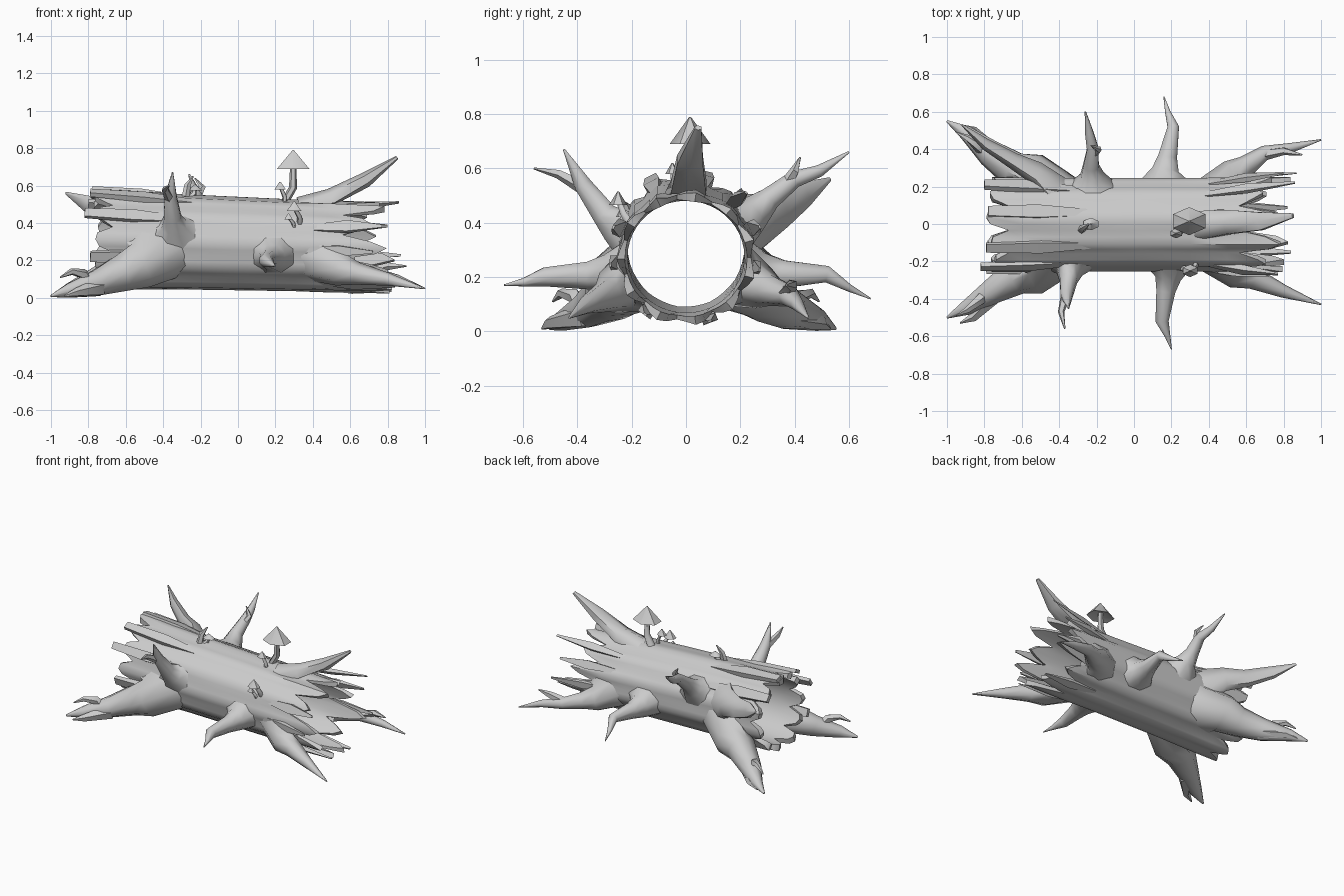
import bpy, bmesh, math, random
from mathutils import Vector

random.seed(7)
if "Cube" in bpy.data.objects:
    bpy.data.objects.remove(bpy.data.objects["Cube"], do_unlink=True)

wood = bpy.data.materials.new("weathered grey")
wood.use_nodes = True
GREY = (0.6, 0.6, 0.6, 1)
wood.diffuse_color = GREY
wood.node_tree.nodes["Principled BSDF"].inputs["Base Color"].default_value = GREY


def finish(bm, name, angle=60):
    bmesh.ops.recalc_face_normals(bm, faces=bm.faces)
    mesh = bpy.data.meshes.new(name)
    bm.to_mesh(mesh)
    bm.free()
    mesh.materials.append(wood)
    mesh.shade_smooth()
    mesh.set_sharp_from_angle(angle=math.radians(angle))
    obj = bpy.data.objects.new(name, mesh)
    bpy.context.collection.objects.link(obj)


def section(x):
    """Centre height, half width and half height of the log at x."""
    t = (x + 0.8) / 1.6
    return 0.315 - 0.05 * t, 0.25, 0.26 - 0.025 * t


def on_log(x, angle, k=1.0):
    cz, ry, rz = section(x)
    return Vector((x, ry * k * math.cos(angle), cz + rz * k * math.sin(angle)))


def fit_to_wall(p, hug):
    """Push a point out of the hollow, or lay it on the bark when hugging."""
    cz, ry, rz = section(p.x)
    e = math.hypot(p.y / ry, (p.z - cz) / rz)
    if hug or 0 < e < 0.95:
        k = (0.97 if hug else 0.95) / e
        p.y *= k
        p.z = cz + (p.z - cz) * k
    p.z = max(p.z, 0.0)
    return p


def limb(name, path, radii, sides=7, flat=1.0, rooted=False):
    """Tapered tube along a path; a rooted one flares out onto the bark."""
    bm = bmesh.new()
    pts = [Vector(p) for p in path]
    radii = list(radii)
    if rooted:
        # Collar that makes the flare concave
        pts.insert(1, pts[0].lerp(pts[1], 0.4))
        radii.insert(1, radii[1] + 0.3 * (radii[0] - radii[1]))
    rings = []
    for i, p in enumerate(pts):
        d = (pts[min(i + 1, len(pts) - 1)] - pts[max(i - 1, 0)]).normalized()
        out = Vector((0, p.y, p.z - section(p.x)[0])).normalized()
        hug = rooted and i == 0
        if hug:
            d = (out + 0.25 * d).normalized()
        ref = Vector((1, 0, 0)) if abs(out.dot(d)) > 0.75 else out
        side = d.cross(ref).normalized()
        up = side.cross(d).normalized()
        ring = []
        for k in range(sides):
            a = math.tau * (k + 0.5) / sides
            q = p + radii[i] * (side * math.cos(a) + up * math.sin(a) * flat)
            ring.append(bm.verts.new(fit_to_wall(q, hug)))
        rings.append(ring)
    for i, (a, b) in enumerate(zip(rings, rings[1:])):
        # Turn each ring to match the last, so the skin does not twist
        step = pts[i + 1] - pts[i]
        turn = min(range(sides), key=lambda s: sum(
            (b[(k + s) % sides].co - a[k].co - step).length_squared for k in range(sides)))
        b[:] = b[turn:] + b[:turn]
        for k in range(sides):
            n = (k + 1) % sides
            bm.faces.new((a[k], a[n], b[n], b[k]))
    if not rooted:
        bm.faces.new(rings[0])
    bm.faces.new(rings[-1])
    finish(bm, name)


# Hollow trunk with thin, splintered ends
COLS = 44
bm = bmesh.new()
columns = []
for i in range(COLS):
    a = math.tau * i / COLS
    step = i % 4
    if step == 0:
        peak, blunt = random.uniform(0.68, 0.86), random.uniform(0.74, 0.8)
    right = (0.56, 0.5 * (peak + 0.62), peak, peak - 0.06)[step]
    left = -(0.67, blunt - 0.01, blunt, blunt - 0.02)[step]
    ridge = (0.95, 1.0, 1.04, 1.0)[step] + random.uniform(-0.02, 0.02)
    stations = (left, -0.6, -0.3, 0.0, 0.3, 0.5, right)
    outer, inner = [], []
    for j, x in enumerate(stations):
        swell = ridge if j in (0, 1, 5, 6) else 0.5 * (ridge + 1)
        outer.append(bm.verts.new(on_log(x, a, swell)))
        inner.append(bm.verts.new(on_log(x, a, 0.9 if j == 6 else 0.86)))
    columns.append(outer + inner[::-1])
for c, d in zip(columns, columns[1:] + columns[:1]):
    for j in range(len(c)):
        n = (j + 1) % len(c)
        bm.faces.new((c[j], c[n], d[n], d[j]))
finish(bm, "hollow_trunk", 40)

# Spreading roots at the left end, with small hooked rootlets
limb("front_root", [(-0.45, -0.23, 0.2), (-0.63, -0.28, 0.13), (-0.76, -0.36, 0.08),
                    (-0.9, -0.45, 0.04), (-1.0, -0.5, 0.01)],
     [0.19, 0.1, 0.07, 0.04, 0.006], 9, 1, True)
limb("back_root", [(-0.47, 0.23, 0.2), (-0.64, 0.29, 0.13), (-0.77, 0.38, 0.08),
                   (-0.9, 0.49, 0.04), (-1.0, 0.55, 0.01)],
     [0.19, 0.1, 0.075, 0.04, 0.006], 9, 1, True)
for s, name in ((-1, "front"), (1, "back")):
    limb(name + "_rootlet_hook", [(-0.8, s * 0.38, 0.08), (-0.83, s * 0.41, 0.13),
                                  (-0.89, s * 0.46, 0.14), (-0.95, s * 0.49, 0.11)],
         [0.035, 0.028, 0.018, 0.004], 5)
    limb(name + "_rootlet_side", [(-0.74, s * 0.37, 0.06), (-0.86, s * 0.5, 0.03),
                                  (-0.93, s * 0.53, 0.01)], [0.05, 0.025, 0.004], 5)

# Broad broken shard above the back root
limb("back_shard", [(-0.44, 0.23, 0.4), (-0.65, 0.34, 0.44), (-0.8, 0.43, 0.5),
                    (-0.92, 0.53, 0.56)], [0.16, 0.07, 0.05, 0.008], 7, 0.6, True)

# Side branches along the trunk
limb("front_upper_branch", [(-0.34, -0.22, 0.36), (-0.35, -0.3, 0.43), (-0.36, -0.38, 0.54),
                            (-0.35, -0.45, 0.67)], [0.13, 0.05, 0.035, 0.004], 8, 1, True)
limb("front_upper_twig", [(-0.36, -0.36, 0.52), (-0.39, -0.47, 0.58), (-0.37, -0.56, 0.6)],
     [0.03, 0.018, 0.004], 5)
limb("back_upper_branch", [(-0.22, 0.22, 0.41), (-0.23, 0.31, 0.49), (-0.22, 0.4, 0.56),
                           (-0.24, 0.49, 0.59), (-0.26, 0.6, 0.66)],
     [0.12, 0.045, 0.034, 0.024, 0.004], 8, 1, True)
limb("back_upper_twig", [(-0.22, 0.37, 0.54), (-0.19, 0.4, 0.59), (-0.23, 0.42, 0.64)],
     [0.026, 0.018, 0.004], 5)
limb("front_middle_branch", [(0.19, -0.24, 0.22), (0.17, -0.36, 0.205), (0.15, -0.52, 0.2),
                             (0.18, -0.6, 0.18), (0.2, -0.67, 0.17)],
     [0.12, 0.055, 0.038, 0.016, 0.003], 8, 1, True)
limb("back_middle_branch", [(0.16, 0.24, 0.22), (0.18, 0.36, 0.21), (0.21, 0.52, 0.21),
                            (0.18, 0.6, 0.16), (0.16, 0.68, 0.12)],
     [0.13, 0.055, 0.033, 0.015, 0.003], 8, 1, True)
limb("front_right_branch", [(0.48, -0.23, 0.17), (0.64, -0.29, 0.13), (0.8, -0.36, 0.1),
                            (1.0, -0.43, 0.05)], [0.16, 0.06, 0.035, 0.004], 8, 1, True)
limb("back_right_branch", [(0.48, 0.23, 0.18), (0.6, 0.31, 0.15), (0.7, 0.38, 0.13),
                           (0.85, 0.41, 0.1), (1.0, 0.45, 0.05)],
     [0.15, 0.058, 0.04, 0.025, 0.004], 8, 1, True)
limb("back_right_twig", [(0.7, 0.37, 0.14), (0.8, 0.39, 0.17), (0.9, 0.37, 0.17)],
     [0.03, 0.022, 0.004], 5)
limb("raised_branch", [(0.33, 0.0, 0.48), (0.5, 0.01, 0.53), (0.68, 0.015, 0.63),
                       (0.85, 0.045, 0.75)], [0.08, 0.075, 0.055, 0.014], 6, 0.75)

# Loose bark splinters: start x, end x, angle round the log, lift, half width
SPLINTERS = [(0.35, 0.86, 50, 1.38, 0.035), (0.4, 0.8, 25, 1.2, 0.04), (0.4, 0.87, -8, 1.1, 0.035),
             (0.4, 0.77, 155, 1.18, 0.045), (0.35, 0.72, 185, 1.12, 0.04),
             (0.4, 0.84, 235, 1.05, 0.04), (0.4, 0.82, 290, 1.03, 0.04),
             (-0.2, -0.79, 118, 1.08, 0.045), (-0.25, -0.78, 75, 1.05, 0.05),
             (-0.3, -0.82, 150, 1.06, 0.045), (-0.3, -0.8, 40, 1.1, 0.05),
             (-0.35, -0.79, 200, 1.04, 0.05)]
for i, (x0, x1, deg, lift, w) in enumerate(SPLINTERS):
    a = math.radians(deg)
    end = 0.25 if x1 > 0 else 0.75
    limb(f"bark_splinter_{i + 1}",
         [on_log(x0, a, 0.95), on_log((x0 + x1) / 2, a, 0.5 * (0.99 + lift)), on_log(x1, a, lift)],
         [w * 0.5, w, w * end], 4, 0.5)


# Mushrooms: bent stalk and a pointed cap, narrower from front to back
def mushroom(name, foot, top, radius, height, stalk):
    foot, top = Vector(foot), Vector(top)
    bend = foot.lerp(top, 0.5) + Vector((stalk, 0, 0))
    limb(name + "_stalk", [foot, bend, top + Vector((0, 0, height * 0.4))],
         [stalk * 1.2, stalk, stalk * 0.7], 6)
    bm = bmesh.new()
    bmesh.ops.create_cone(bm, cap_ends=False, segments=6, radius1=radius, radius2=0.004, depth=height)
    under = [e for e in bm.edges if e.is_boundary and e.calc_length() > 0.01]
    hub = bm.verts.new((0, 0, -height * 0.2))
    for e in under:
        bm.faces.new((e.verts[0], e.verts[1], hub))
    bmesh.ops.scale(bm, verts=bm.verts, vec=(1, 0.75, 1))
    bmesh.ops.translate(bm, verts=bm.verts, vec=top + Vector((0, 0, height / 2)))
    finish(bm, name + "_cap", 50)


mushroom("tall_mushroom", (0.25, 0.02, 0.49), (0.295, 0.015, 0.69), 0.1, 0.1, 0.022)
mushroom("little_mushroom", (0.25, -0.04, 0.5), (0.225, -0.05, 0.58), 0.035, 0.04, 0.012)
mushroom("side_mushroom", (0.33, -0.21, 0.4), (0.3, -0.25, 0.465), 0.045, 0.05, 0.014)
mushroom("low_side_mushroom", (0.3, -0.22, 0.38), (0.27, -0.24, 0.42), 0.025, 0.03, 0.01)
mushroom("left_mushroom", (-0.27, -0.02, 0.53), (-0.23, 0.0, 0.575), 0.045, 0.03, 0.015)
limb("left_sprout", [(-0.28, -0.03, 0.54), (-0.27, -0.02, 0.6), (-0.24, 0.0, 0.65)],
     [0.022, 0.018, 0.004], 5)
